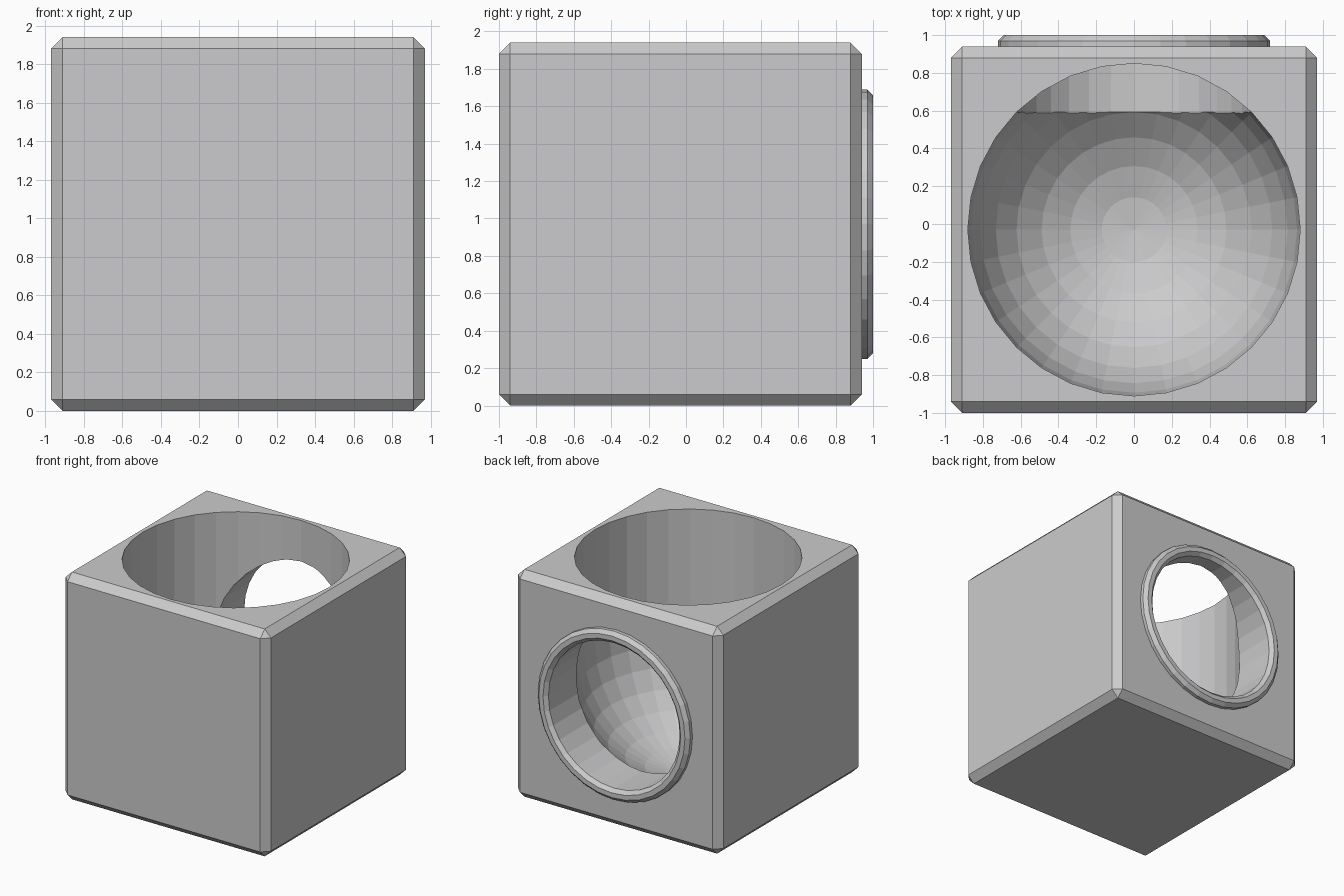
import bpy, bmesh, math
from mathutils import Matrix

if "Cube" in bpy.data.objects:
    bpy.data.objects.remove(bpy.data.objects["Cube"])

R = 0.88           # cavity radius
CY, CZ = -0.03, 0.97   # cube centre

grey = bpy.data.materials.new("light_grey")
grey.diffuse_color = (0.6, 0.6, 0.61, 1)
grey.use_nodes = True
grey.node_tree.nodes["Principled BSDF"].inputs["Base Color"].default_value = grey.diffuse_color


def make_object(name, bm):
    bmesh.ops.recalc_face_normals(bm, faces=bm.faces)
    mesh = bpy.data.meshes.new(name)
    bm.to_mesh(mesh)
    bm.free()
    mesh.materials.append(grey)
    ob = bpy.data.objects.new(name, mesh)
    bpy.context.collection.objects.link(ob)
    return ob


def revolve(name, profile, matrix, sides=32):
    """Turn an (r, z) profile round z, then place it."""
    bm = bmesh.new()
    verts = [bm.verts.new((r, 0, z)) for r, z in profile]
    edges = [bm.edges.new(pair) for pair in zip(verts, verts[1:])]
    bmesh.ops.spin(bm, geom=verts + edges, cent=(0, 0, 0), axis=(0, 0, 1),
                   angle=math.tau, steps=sides, use_duplicate=False)
    bmesh.ops.remove_doubles(bm, verts=bm.verts, dist=1e-4)
    bm.transform(matrix)
    return make_object(name, bm)


def combine(target, other, operation):
    """Apply an exact boolean and discard the helper."""
    mod = target.modifiers.new(operation, 'BOOLEAN')
    mod.operation, mod.object, mod.solver = operation, other, 'EXACT'
    bpy.context.view_layer.objects.active = target
    bpy.ops.object.modifier_apply(modifier=mod.name)
    bpy.data.objects.remove(other)


# Chamfered cube
bm = bmesh.new()
bmesh.ops.create_cube(bm, size=1.94)
bmesh.ops.bevel(bm, geom=bm.edges[:], offset=0.06, segments=1,
                affect='EDGES', profile=0.5)
bm.transform(Matrix.Translation((0, CY, CZ)))
body = make_object("hollow_block", bm)

along_y = Matrix.Translation((0, 0, CZ)) @ Matrix.Rotation(-math.pi / 2, 4, 'X')
upright = Matrix.Translation((0, CY, CZ))

# Raised collar on the back
collar = revolve("collar", [(0, 0.8), (0.72, 0.8), (0.72, 0.97),
                            (0.69, 1.0), (0, 1.0)], along_y)
combine(body, collar, 'UNION')

# Round-bottomed well open at the top
dome = [(R * math.sin(i * math.pi / 16), -R * math.cos(i * math.pi / 16))
        for i in range(9)]
dome[0] = (0, -R)
well = revolve("well_cutter", dome + [(R, 1.2), (0, 1.2)], upright)
combine(body, well, 'DIFFERENCE')

# Round port through the back, with a chamfered mouth
port = revolve("port_cutter", [(0, 0.1), (0.62, 0.1), (0.62, 0.97),
                               (0.68, 1.03), (0, 1.03)], along_y)
combine(body, port, 'DIFFERENCE')
